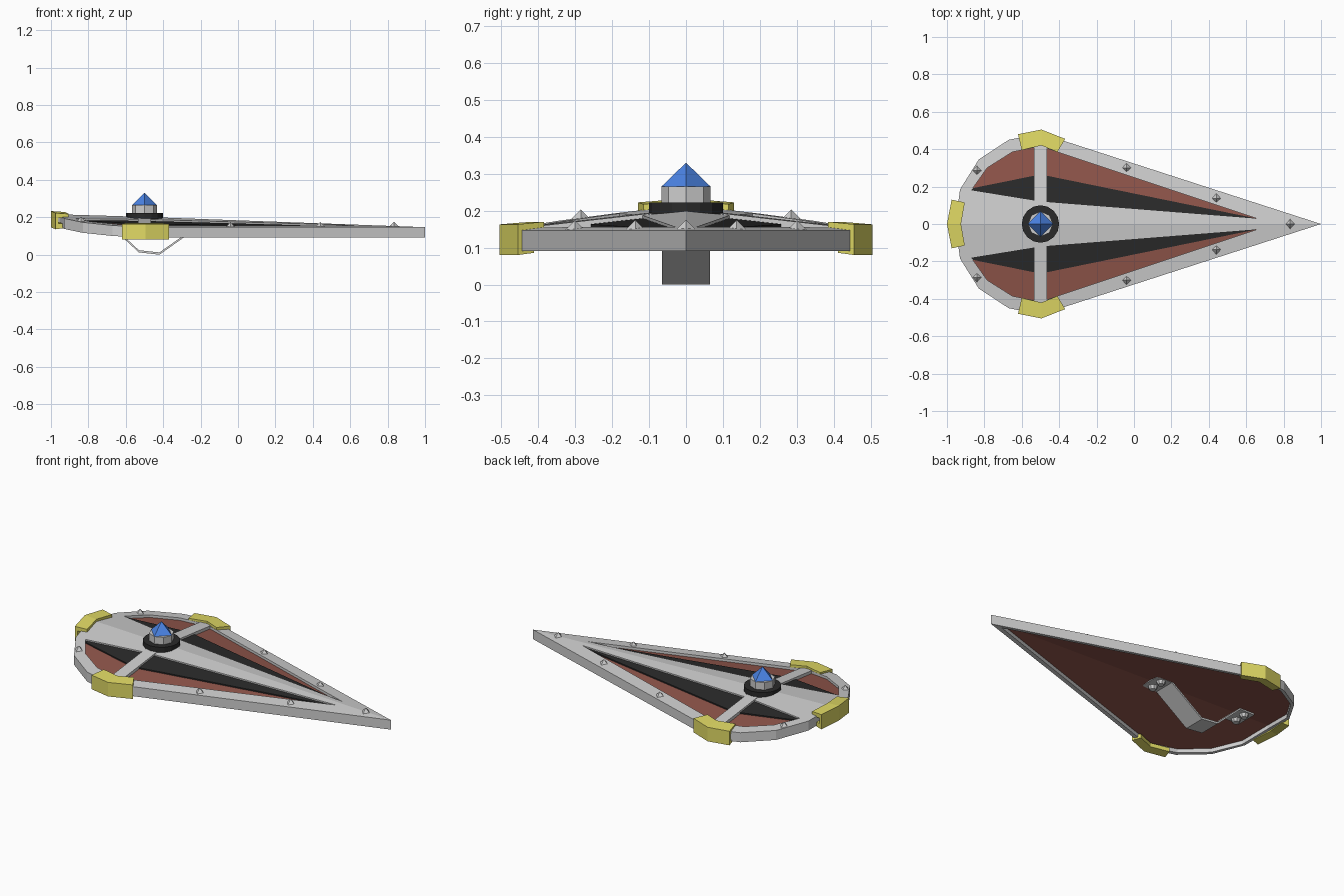
import bpy, bmesh
from math import pi
from mathutils import Vector, Matrix

if "Cube" in bpy.data.objects:
    bpy.data.objects.remove(bpy.data.objects["Cube"])


def material(name, rgb):
    m = bpy.data.materials.new(name)
    m.use_nodes = True
    m.diffuse_color = (*rgb, 1)
    m.node_tree.nodes["Principled BSDF"].inputs["Base Color"].default_value = (*rgb, 1)
    return m


STEEL = material("steel grey", (0.62, 0.62, 0.62))
BLACK = material("black", (0.023, 0.023, 0.023))
RED = material("brick red", (0.28, 0.092, 0.07))
GOLD = material("yellow gold", (0.75, 0.70, 0.13))
BLUE = material("gem blue", (0.07, 0.23, 0.78))


def finish(name, bm, mat):
    bmesh.ops.recalc_face_normals(bm, faces=bm.faces)
    me = bpy.data.meshes.new(name)
    bm.to_mesh(me)
    bm.free()
    me.materials.append(mat)
    ob = bpy.data.objects.new(name, me)
    bpy.context.collection.objects.link(ob)
    return ob


def height(x, y):
    """Front surface of the shield: ridged wedge that lifts toward the broad end."""
    ridge = 0.202 + (0.03 * (-0.5 - x) if x < -0.5 else -0.0367 * (x + 0.5))
    return ridge - 0.1134 * abs(y)


def slab(name, polys, top, bottom, mat):
    """Mirrored flat polygons draped on the shield surface and given thickness."""
    bm = bmesh.new()
    for side in (1, -1):
        for poly in polys:
            bm.faces.new([bm.verts.new((x, y * side, 0)) for x, y in poly])
    bmesh.ops.remove_doubles(bm, verts=bm.verts, dist=0.0005)
    bmesh.ops.recalc_face_normals(bm, faces=bm.faces)
    lower = list(bm.verts)
    ext = bmesh.ops.extrude_face_region(bm, geom=list(bm.faces), use_keep_orig=True)
    for v in lower:
        v.co.z = height(v.co.x, v.co.y) + bottom
    for v in ext["geom"]:
        if isinstance(v, bmesh.types.BMVert):
            v.co.z = height(v.co.x, v.co.y) + top
    return finish(name, bm, mat)


def ring(a, b):
    return [(a[i], a[i + 1], b[i + 1], b[i]) for i in range(len(a) - 1)]


def filled(edge):
    centre = (-0.5, 0)
    return [(edge[0], edge[1], centre), (centre, *edge[1:])]


def cone(name, sides, r1, r2, loc, depth, mat, turn=0):
    bm = bmesh.new()
    bmesh.ops.create_cone(bm, cap_ends=True, segments=sides, radius1=r1, radius2=r2, depth=depth,
                          matrix=Matrix.Translation((loc[0], loc[1], loc[2] + depth / 2))
                          @ Matrix.Rotation(turn, 4, "Z"))
    bmesh.ops.remove_doubles(bm, verts=bm.verts, dist=0.0001)
    return finish(name, bm, mat)


def loft(name, sections, mat):
    bm = bmesh.new()
    rows = [[bm.verts.new(p) for p in s] for s in sections]
    n = len(rows[0])
    for a, b in zip(rows, rows[1:]):
        for i in range(n):
            bm.faces.new((a[i], a[(i + 1) % n], b[(i + 1) % n], b[i]))
    bm.faces.new(rows[0])
    bm.faces.new(rows[-1])
    return finish(name, bm, mat)


# Half outlines, tip to broad end
outer = [(1, 0), (-0.5, 0.485), (-0.67, 0.45), (-0.83, 0.345), (-0.93, 0.185), (-0.955, 0)]
inner = [(0.745, 0), (-0.5, 0.415), (-0.65, 0.385), (-0.785, 0.3), (-0.87, 0.18), (-0.885, 0)]
lip = [tuple(Vector(a).lerp(Vector(b), 0.3)) for a, b in zip(outer, inner)]
ray_tip = tuple(Vector(inner[0]).lerp(Vector(inner[1]), 0.068))

# Rim, field and backing
slab("rim", ring(outer, inner), 0, -0.03, STEEL)
slab("rim_skirt", ring(outer, lip), -0.03, -0.056, STEEL)
slab("red_field", filled(inner), -0.015, -0.028, RED)
slab("backing", filled(lip), -0.029, -0.033, RED)

# Black rays, centre band and cross bar
slab("black_rays", [(ray_tip, (-0.5, 0.265), (-0.5, 0.12)),
                    ((-0.5, 0.12), (-0.5, 0.265), (-0.87, 0.19), (-0.87, 0.18))],
     -0.008, -0.02, BLACK)
slab("centre_band", [(inner[0], ray_tip, (-0.5, 0.12), (-0.5, 0)),
                     ((-0.5, 0), (-0.5, 0.12), (-0.87, 0.18), inner[-1])],
     0, -0.02, STEEL)
slab("cross_bar", [((-0.5, 0), (x, 0), (x, 0.42), (-0.5, 0.42)) for x in (-0.465, -0.535)],
     0.003, -0.02, STEEL)

# Boss with gem
cone("boss_base", 16, 0.1, 0.1, (-0.5, 0, 0.188), 0.034, BLACK)
cone("boss_collar", 8, 0.067, 0.067, (-0.5, 0, 0.222), 0.043, STEEL)
cone("boss_gem", 4, 0.067, 0, (-0.5, 0, 0.265), 0.065, BLUE)

# Pointed rim studs
for x, y in [(0.835, 0), (0.44, 0.137), (-0.04, 0.3), (-0.84, 0.285)]:
    for s in ((1, -1) if y else (1,)):
        cone("rim_stud", 4, 0.027, 0, (x, y * s, height(x, y) - 0.004), 0.027, STEEL)


def clamp(name, stations, top, low, fall, drop):
    """C-shaped clip swept along pairs of outer and inner points."""
    sections = []
    for o, i in stations:
        o, i = Vector(o), Vector(i)
        dz = -fall * abs(o.y)
        profile = [(0, low), (0, top), (1, top + drop), (1, top + drop - 0.025),
                   (0.2, top - 0.025), (0.2, low + 0.03), (0.62, low + 0.03), (0.62, low + 0.006)]
        sections.append([(*o.lerp(i, t), z + dz) for t, z in profile])
    loft(name, sections, GOLD)


# Gold clamps
for side, label in ((1, "left"), (-1, "right")):
    pairs = [((-0.62, 0.48), (-0.6, 0.395)), ((-0.495, 0.505), (-0.495, 0.42)),
             ((-0.368, 0.455), (-0.41, 0.385))]
    clamp(label + "_clamp", [((a, b * side), (c, d * side)) for (a, b), (c, d) in pairs],
          0.163, 0.08, 0, 0.007)
clamp("end_clamp", [((-0.975, 0.13), (-0.905, 0.115)), ((-1, 0), (-0.925, 0)),
                    ((-0.975, -0.13), (-0.905, -0.115))], 0.233, 0.146, 0.08, -0.005)

# Hand strap with rivets behind the shield
path = [(-0.785, 0.16), (-0.69, 0.16), (-0.53, 0.012), (-0.42, 0), (-0.21, 0.148), (-0.11, 0.148)]
loft("hand_strap", [[(x, -0.065, z), (x, 0.065, z), (x, 0.065, z + 0.012), (x, -0.065, z + 0.012)]
                    for x, z in path], STEEL)
for x, z in ((-0.74, 0.16), (-0.16, 0.148)):
    for y in (-0.034, 0.034):
        cone("strap_rivet", 8, 0.018, 0.027, (x, y, z - 0.02), 0.022, STEEL, pi / 8)
